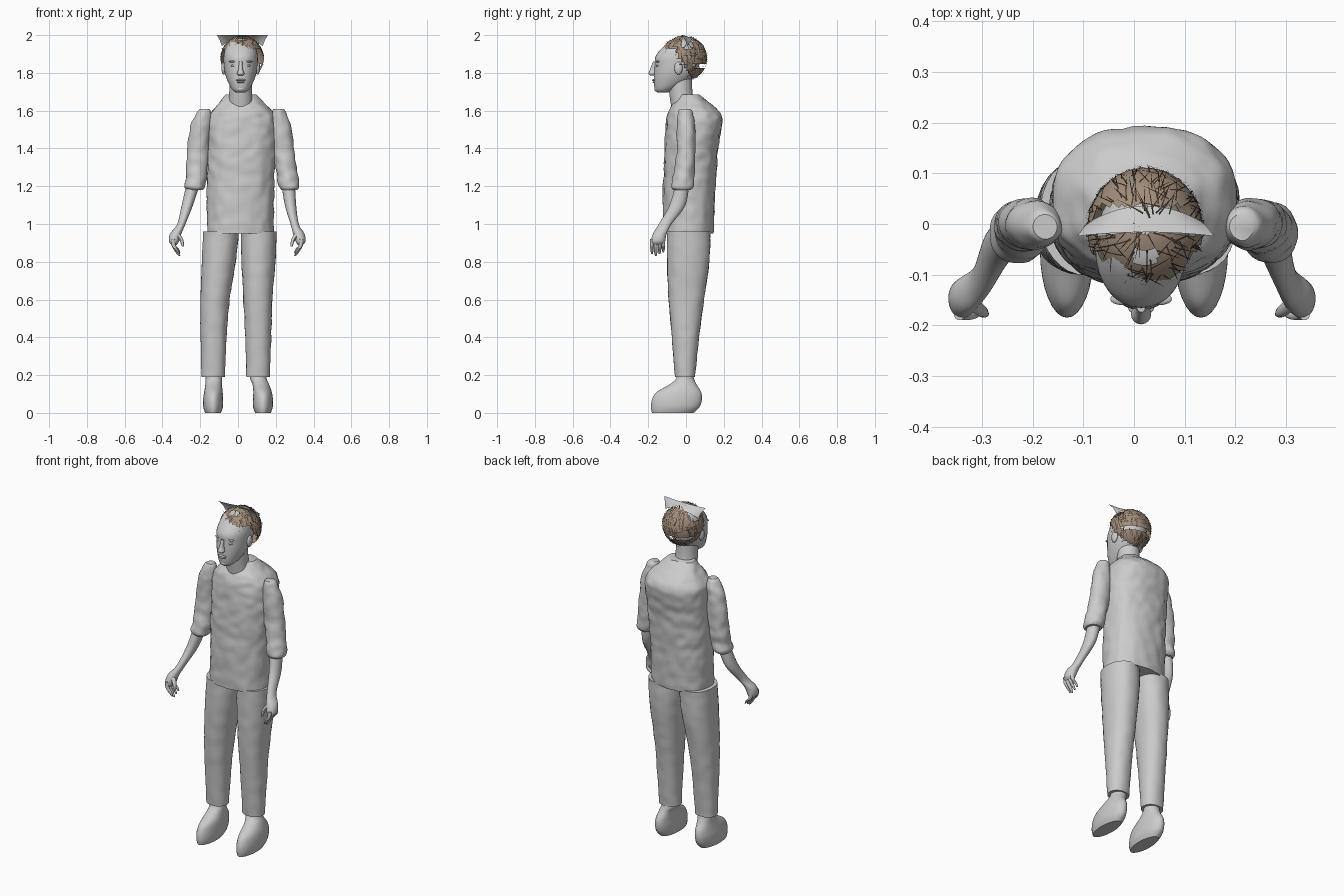
import bpy, bmesh, math, random
from mathutils import Vector, noise

random.seed(4)
cube = bpy.data.objects.get("Cube")
if cube:
    bpy.data.objects.remove(cube)


def material(name, rgb):
    m = bpy.data.materials.new(name)
    m.use_nodes = True
    m.diffuse_color = (*rgb, 1)
    m.node_tree.nodes["Principled BSDF"].inputs["Base Color"].default_value = (*rgb, 1)
    return m


GREY = material("plain grey", (0.6, 0.6, 0.6))
TAN = material("hair brown", (0.36, 0.27, 0.2))
DARK = material("dark strands", (0.05, 0.035, 0.022))


def finish(name, bm, mat, recalc=True):
    if recalc:
        bmesh.ops.recalc_face_normals(bm, faces=bm.faces)
    me = bpy.data.meshes.new(name)
    for f in bm.faces:
        f.smooth = True
    bm.to_mesh(me)
    bm.free()
    me.set_sharp_from_angle(angle=math.radians(40))
    me.materials.append(mat)
    ob = bpy.data.objects.new(name, me)
    bpy.context.collection.objects.link(ob)
    return ob


def spline(rings, steps):
    """Catmull-Rom rows through the given rings."""
    rows, last = [], len(rings) - 1
    for i in range(last):
        a, b, c, d = (rings[max(0, min(last, i + k))] for k in (-1, 0, 1, 2))
        for s in range(steps):
            t = s / steps
            rows.append([q + t * ((r - p) / 2 + t * ((2*p - 5*q + 4*r - w) / 2
                         + t * (3*q - p - 3*r + w) / 2))
                         for p, q, r, w in zip(a, b, c, d)])
    return rows + [list(rings[-1])]


def loft(name, rings, n=32, steps=5, power=2.0, wrinkle=0.0):
    """Rings are (x, y, z, half width, half depth)."""
    bm = bmesh.new()
    loops = []
    for x, y, z, rx, ry in spline(rings, steps):
        loop = []
        for i in range(n):
            a = math.tau * i / n
            c, s = math.cos(a), math.sin(a)
            out = Vector((math.copysign(abs(c) ** (2 / power), c),
                          math.copysign(abs(s) ** (2 / power), s), 0))
            p = Vector((x + max(rx, .002) * out.x, y + max(ry, .002) * out.y, z))
            p += out * wrinkle * noise.noise(p * 22)
            loop.append(bm.verts.new(p))
        loops.append(loop)
    for lo, hi in zip(loops, loops[1:]):
        for i in range(n):
            j = (i + 1) % n
            bm.faces.new((lo[i], lo[j], hi[j], hi[i]))
    bm.faces.new(loops[0])
    bm.faces.new(loops[-1])
    return finish(name, bm, GREY)


def pair(name, rings, **kw):
    """Rings are (distance, x shift, y, z, half width, half depth)."""
    for side, s in (("left", 1), ("right", -1)):
        loft(f"{side}_{name}", [(s * d + h, y, z, rx, ry)
                                for d, h, y, z, rx, ry in rings], **kw)


def blob(name, loc, size):
    bm = bmesh.new()
    bmesh.ops.create_uvsphere(bm, u_segments=16, v_segments=10, radius=1)
    for v in bm.verts:
        v.co = Vector(loc) + v.co * Vector(size)
    return finish(name, bm, GREY)


# Clothes
loft("shirt", [(.013, .012, .95, .175, .132), (.013, .018, 1.2, .178, .138),
               (.02, .028, 1.4, .184, .142), (.022, .045, 1.55, .182, .148),
               (.02, .038, 1.61, .15, .125), (.017, .028, 1.65, .11, .085),
               (.016, .02, 1.685, .082, .05)],
     n=64, steps=12, power=2.3, wrinkle=.007)
pair("sleeve", [(.195, .018, -.008, 1.61, .022, .025), (.2, .018, -.003, 1.59, .036, .038),
                (.213, .014, 0, 1.51, .054, .049), (.23, .016, -.002, 1.35, .058, .05),
                (.242, .02, -.012, 1.25, .056, .055), (.25, .021, -.018, 1.2, .055, .06),
                (.25, .021, -.02, 1.18, .044, .046)], steps=8, wrinkle=.007)
pair("trouser_leg", [(.1, .01, .015, .96, .095, .115), (.105, .003, .012, .8, .09, .112),
                     (.113, -.008, .002, .6, .077, .094), (.118, -.011, -.003, .4, .069, .072),
                     (.119, -.012, -.005, .19, .062, .053)], steps=8, power=2.2, wrinkle=.003)
pair("shoe", [(.132, 0, -.07, 0, .042, .11), (.132, 0, -.057, .03, .052, .128),
              (.132, 0, -.048, .07, .053, .132), (.13, 0, -.038, .11, .049, .118),
              (.125, -.004, -.016, .15, .044, .072), (.118, -.01, -.005, .18, .044, .048),
              (.118, -.01, -.005, .21, .042, .042)])

# Arms and hands
pair("forearm", [(.25, .015, -.018, 1.22, .036, .036), (.273, .005, -.045, 1.1, .03, .042),
                 (.3, 0, -.11, 1.0, .022, .034), (.325, -.004, -.138, .95, .03, .036),
                 (.335, -.004, -.148, .91, .027, .038), (.334, -.004, -.15, .89, .014, .03)])
for k, finger in enumerate(("index", "middle", "ring", "little")):
    y, end = -.18 + k * .02, .83 + abs(k - 1) * .01
    pair(finger + "_finger", [(.34, -.004, y, .92, .011, .01), (.336, -.004, y, .885, .011, .01),
                              (.318, -.004, y, end + .02, .009, .009),
                              (.305, -.004, y, end, .004, .004)], n=10, steps=3)
pair("thumb", [(.318, -.004, -.155, .95, .014, .014), (.296, -.004, -.172, .915, .011, .012),
               (.287, -.004, -.178, .88, .005, .005)], n=10, steps=3)

# Head and neck
MID = .014
loft("neck", [(MID, -.005, 1.6, .07, .07), (MID, -.025, 1.68, .061, .062),
              (MID, -.035, 1.78, .06, .065)])
loft("head", [(MID, -.125, 1.695, .022, .025), (MID, -.114, 1.71, .043, .05),
              (MID, -.085, 1.745, .064, .085), (MID, -.06, 1.79, .081, .11),
              (MID, -.048, 1.84, .089, .118), (MID, -.042, 1.89, .09, .118),
              (MID, -.033, 1.94, .078, .085), (MID, -.025, 1.97, .055, .055),
              (MID, -.02, 1.982, .02, .02)], power=2.1)
loft("nose", [(MID, -.175, 1.785, .008, .01), (MID, -.178, 1.795, .02, .02),
              (MID, -.172, 1.82, .012, .018), (MID, -.162, 1.86, .009, .012)], n=16)
blob("upper_lip", (MID, -.165, 1.762, ), (.026, .015, .006))
blob("lower_lip", (MID, -.162, 1.751), (.022, .015, .006))
blob("chin", (MID, -.15, 1.715), (.025, .018, .015))
for side, s in (("left", 1), ("right", -1)):
    blob(side + "_eye", (MID + s * .036, -.147, 1.838), (.016, .012, .007))
    blob(side + "_brow", (MID + s * .037, -.148, 1.86), (.024, .012, .006))
    blob(side + "_ear", (MID + s * .09, -.04, 1.825), (.012, .022, .034))

# Hair cap, with openings for the band and thin patches
CENTRE, SIZE = Vector((.022, -.011, 1.877)), Vector((.114, .122, .119))


def hairy(p):
    line = 1.925 if p.y < -.06 else max(1.765, 1.925 - (p.y + .06) * 1.7)
    crown = p.z > 1.93 and -.018 < p.y < .035
    nape_gap = p.y > .04 and 1.825 < p.z < 1.85
    thin = abs(p.x - .022) < .025 and abs(p.y + .065) < .015
    return p.z > line and not (crown or nape_gap or thin)


bm = bmesh.new()
bmesh.ops.create_uvsphere(bm, u_segments=48, v_segments=36, radius=1)
for v in bm.verts:
    v.co = CENTRE + v.co * SIZE
bmesh.ops.delete(bm, geom=[f for f in bm.faces if not hairy(f.calc_center_median())],
                 context="FACES")
finish("hair_cap", bm, TAN, recalc=False)

# Loose strands lying over the cap
bm = bmesh.new()
made = 0
while made < 260:
    d = Vector([random.gauss(0, 1) for _ in range(3)]).normalized()
    if not hairy(CENTRE + d * SIZE):
        continue
    made += 1
    down = (Vector((0, 0, -1)) + d * d.z).normalized()
    across = d.cross(down)
    turn = random.choice((0, 0, .5, -.5, math.pi / 2)) + random.uniform(-.2, .2)
    along = down * math.cos(turn) + across * math.sin(turn)
    wide = d.cross(along) * .013
    length, lift = random.uniform(.25, .6), random.uniform(0, .06)
    prev = None
    for k in range(5):
        t = k / 4
        q = (d + along * length * (t - .5)).normalized() * (1.012 + lift * t * t)
        edge = []
        for s in (-1, 1):
            p = CENTRE + (q + wide * s * (1.1 - t)) * SIZE
            p.z = min(p.z, 1.998)
            edge.append(bm.verts.new(p))
        if prev:
            bm.faces.new((prev[0], prev[1], edge[1], edge[0]))
        prev = edge
finish("hair_strands", bm, DARK, recalc=False)

# Pale band across the crown, flaring past the sides
bm = bmesh.new()
prev = None
for k in range(25):
    t = k / 12 - 1
    edge = [bm.verts.new((.023 + .135 * t, -.016 - .008 * t * t, 2.0)),
            bm.verts.new((.023 + .12 * t, .004 - .008 * t * t, 1.994 - .02 * t * t)),
            bm.verts.new((.023 + .108 * t, .036 - .03 * t * t, 1.982 - .04 * t * t))]
    if prev:
        for a in (0, 1):
            bm.faces.new((prev[a], prev[a + 1], edge[a + 1], edge[a]))
    prev = edge
bmesh.ops.reverse_faces(bm, faces=[f for f in bm.faces if f.normal.z < 0])
bm.normal_update()
bmesh.ops.reverse_faces(bm, faces=[f for f in bm.faces if f.normal.z < 0])
finish("crown_band", bm, GREY, recalc=False)
